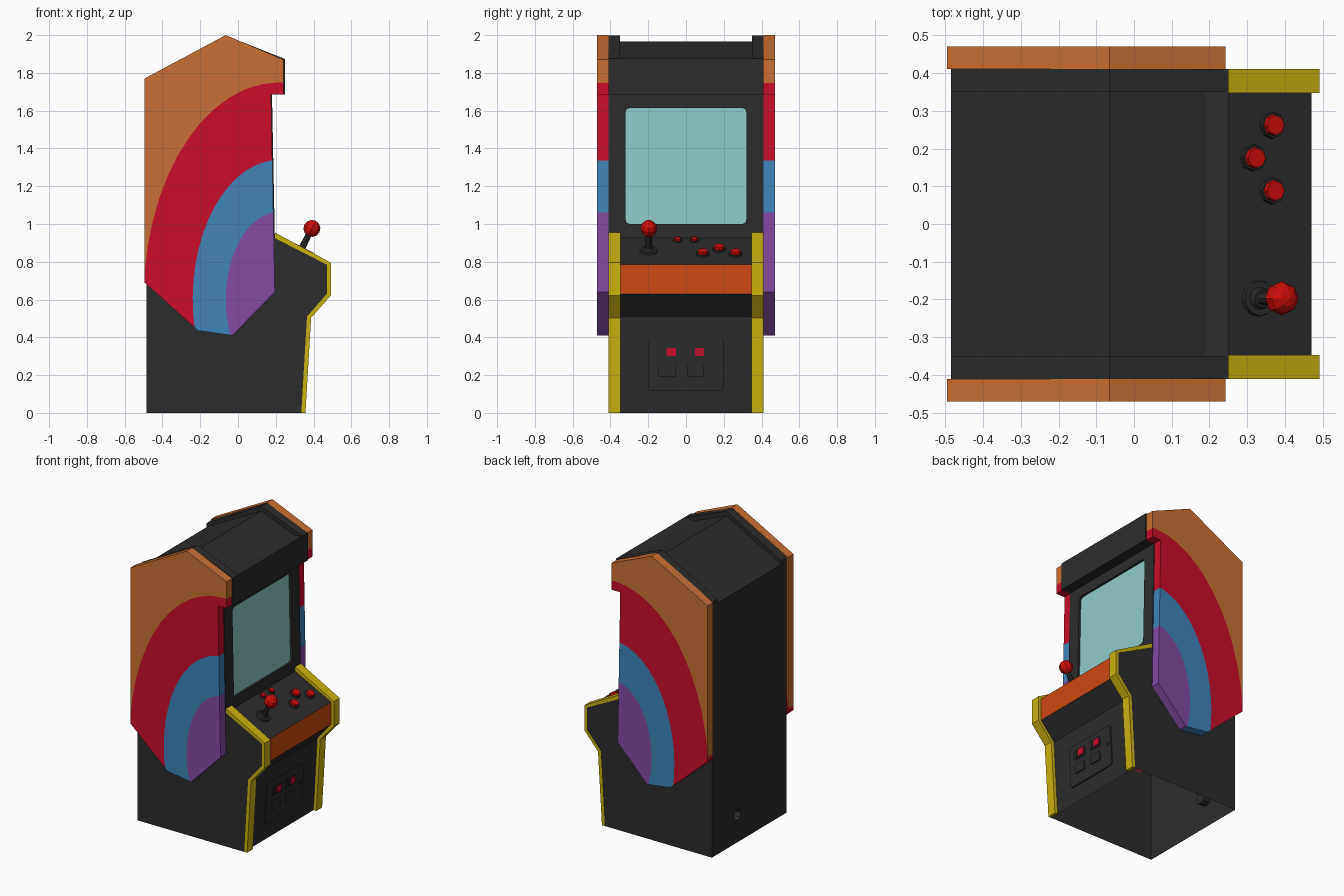
import bpy, bmesh, math
from mathutils import Matrix, Vector

if "Cube" in bpy.data.objects:
    bpy.data.objects.remove(bpy.data.objects["Cube"])


def material(name, r, g, b):
    lin = [(c / 255 / 12.92) if c < 11 else ((c / 255 + 0.055) / 1.055) ** 2.4 for c in (r, g, b)]
    m = bpy.data.materials.new(name)
    m.diffuse_color = (*lin, 1)
    m.use_nodes = True
    m.node_tree.nodes["Principled BSDF"].inputs["Base Color"].default_value = m.diffuse_color
    return m


BLACK = material("charcoal", 44, 44, 44)
ORANGE = material("panel_orange", 202, 111, 52)
CRIMSON = material("panel_crimson", 202, 14, 45)
BLUE = material("panel_blue", 66, 132, 182)
PURPLE = material("panel_purple", 130, 76, 160)
YELLOW = material("trim_yellow", 202, 180, 16)
SCREEN = material("screen_teal", 147, 202, 202)
RUST = material("front_orange", 204, 72, 16)
RED = material("button_red", 204, 12, 12)


def finish(name, bm, *mats):
    bmesh.ops.recalc_face_normals(bm, faces=bm.faces)
    me = bpy.data.meshes.new(name)
    bm.to_mesh(me)
    bm.free()
    for m in mats:
        me.materials.append(m)
    ob = bpy.data.objects.new(name, me)
    bpy.context.collection.objects.link(ob)
    return ob


def prism_bm(pts, vec):
    bm = bmesh.new()
    face = bm.faces.new([bm.verts.new(p) for p in pts])
    ext = bmesh.ops.extrude_face_region(bm, geom=[face], use_keep_orig=True)
    bmesh.ops.translate(bm, vec=vec, verts=[v for v in ext["geom"] if isinstance(v, bmesh.types.BMVert)])
    bmesh.ops.recalc_face_normals(bm, faces=bm.faces)
    return bm


def prism(name, pts, vec, *mats):
    return finish(name, prism_bm(pts, vec), *mats)


def side_profile(pts, y):
    return [(x, y, z) for x, z in pts]


def rounded(y, z, w, h, r, x_at, push=0.0, n=3):
    """Rounded rectangle facing +x, lying on a sloped front given by x_at(z)."""
    pts = []
    for i, (sy, sz) in enumerate(((1, 1), (-1, 1), (-1, -1), (1, -1))):
        for k in range(n + 1):
            a = math.pi / 2 * (i + k / n)
            py = y + sy * (w / 2 - r) + r * math.cos(a)
            pz = z + sz * (h / 2 - r) + r * math.sin(a)
            pts.append((x_at(pz) + push, py, pz))
    return pts


def cylinder(name, matrix, r1, r2, z0, z1, sides, *mats):
    bm = bmesh.new()
    bmesh.ops.create_cone(bm, cap_ends=True, segments=sides, radius1=r1, radius2=r2, depth=z1 - z0,
                          matrix=matrix @ Matrix.Translation((0, 0, (z0 + z1) / 2)))
    return finish(name, bm, *mats)


def cut(ob, cutter):
    cutter.hide_render = True
    mod = ob.modifiers.new("cut", 'BOOLEAN')
    mod.operation, mod.solver, mod.object = 'DIFFERENCE', 'EXACT', cutter
    bpy.context.view_layer.objects.active = ob
    bpy.ops.object.modifier_apply(modifier=mod.name)
    bpy.data.objects.remove(cutter)


def bezel_x(z):
    return 0.195 - 0.015 * (z - 0.925) / 0.76


def door_x(z):
    return 0.335 + 0.0588 * z


# Cabinet body: one profile, with a screen recess and a pocket in the back
front = [(0.335, 0), (0.365, 0.51), (0.47, 0.63), (0.47, 0.785), (0.195, 0.925)]
body = prism("cabinet_body", side_profile(
    [(-0.485, 0)] + front + [(0.18, 1.685), (0.25, 1.685), (0.25, 1.875), (0.19, 1.862),
                             (-0.065, 1.965), (-0.485, 1.74)], -0.41), (0, 0.82, 0), BLACK, SCREEN, RUST)
cut(body, prism("screen_cutter", rounded(0, 1.307, 0.64, 0.615, 0.025, bezel_x, -0.015), (0.1, 0, 0)))
cut(body, cylinder("pocket_cutter", Matrix.Translation((-0.485, 0.13, 0.19)) @ Matrix.Rotation(math.pi / 2, 4, 'Y'),
                   0.04, 0.04, -0.05, 0.05, 8))

# Colour the screen and the front band, and open the underside
bm = bmesh.new()
bm.from_mesh(body.data)
for f in bm.faces:
    c = f.calc_center_median()
    f.material_index = 0
    if f.normal.x > 0.9 and 0.99 < c.z < 1.62 and abs(c.x - bezel_x(c.z) + 0.015) < 0.004:
        f.material_index = 1
    elif f.normal.x > 0.9 and 0.64 < c.z < 0.78 and c.x > 0.46:
        f.material_index = 2
bmesh.ops.delete(bm, geom=[f for f in bm.faces if f.calc_center_median().z < 0.001], context='FACES_ONLY')
bm.to_mesh(body.data)
bm.free()

# Striped side panels: each band boundary is an ellipse cut through the panel
panel = [(-0.495, 1.77), (-0.065, 2.0), (0.242, 1.87), (0.242, 1.685), (0.175, 1.685),
         (0.195, 0.64), (-0.03, 0.41), (-0.21, 0.435), (-0.495, 0.69)]
bands = [(0.72, 1.15), (0.46, 0.74), (0.285, 0.465)]


def striped_panel(name, y, depth):
    bm = prism_bm(side_profile(panel, y), (0, depth, 0))
    active = list(bm.faces)
    for band, (a, b) in enumerate(bands):
        steps = 22
        arc = [Vector((0.22 + a * math.cos(t), 0, 0.6 + b * math.sin(t)))
               for t in (math.radians(70 + 150 * i / steps) for i in range(steps + 1))]
        for p, q in zip(arc, arc[1:]):
            d = q - p
            out = Vector((d.z, 0, -d.x)).normalized()
            if out.dot(p - Vector((0.22, 0, 0.6))) < 0:
                out.negate()
            geom = set(active)
            for f in active:
                geom.update(f.edges)
                geom.update(f.verts)
            res = bmesh.ops.bisect_plane(bm, geom=list(geom), dist=1e-5, plane_co=p, plane_no=out)
            found = [g for g in res["geom"] if isinstance(g, bmesh.types.BMFace)]
            active = [f for f in found if out.dot(f.calc_center_median() - p) < 0]
        for f in active:
            f.material_index = band + 1
    bmesh.ops.dissolve_limit(bm, angle_limit=0.01, verts=bm.verts, edges=bm.edges, delimit={'MATERIAL'})
    finish(name, bm, ORANGE, CRIMSON, BLUE, PURPLE)


# Parts that repeat on both sides
trim_outer = [(0.195, 0.955), (0.492, 0.795), (0.492, 0.622), (0.387, 0.503), (0.357, 0)]
rail = [(-0.485, 1.70), (-0.485, 1.768), (-0.065, 1.998), (0.25, 1.873), (0.19, 1.84), (-0.065, 1.93)]
for s, side in ((1, "left"), (-1, "right")):
    striped_panel("striped_panel_" + side, s * 0.41, s * 0.06)
    prism("edge_trim_" + side, side_profile(front + trim_outer, s * 0.347), (0, s * 0.0635, 0), YELLOW)
    prism("roof_rail_" + side, side_profile(rail, s * 0.35), (0, s * 0.06, 0), BLACK)

# Controls stand square to the sloped deck
tilt = Matrix.Rotation(math.atan2(0.14, 0.275), 4, 'Y')


def on_deck(x, y):
    return Matrix.Translation((x, y, 0.925 - (x - 0.195) * 0.14 / 0.275)) @ tilt


stick = on_deck(0.33, -0.197)
cylinder("joystick_washer", stick, 0.05, 0.046, -0.005, 0.01, 12, BLACK)
cylinder("joystick_collar", stick, 0.032, 0.024, 0.005, 0.025, 12, BLACK)
cylinder("joystick_shaft", stick, 0.019, 0.015, 0.0, 0.11, 8, BLACK)
bm = bmesh.new()
bmesh.ops.create_uvsphere(bm, u_segments=8, v_segments=6, radius=0.045,
                          matrix=stick @ Matrix.Translation((0, 0, 0.135)))
finish("joystick_ball", bm, RED)

buttons = [(0.365, 0.262, 1), (0.315, 0.175, 1), (0.365, 0.088, 1), (0.222, -0.045, 0.65), (0.222, 0.045, 0.65)]
for i, (x, y, k) in enumerate(buttons):
    m = on_deck(x, y)
    cylinder(f"button_ring_{i}", m, 0.038 * k, 0.034 * k, -0.005, 0.010 * k, 8, BLACK)
    cylinder(f"button_cap_{i}", m, 0.031 * k, 0.026 * k, 0.0, 0.024 * k, 8, RED)

# Coin door with two slots, two return flaps and a lock
prism("coin_door", rounded(0, 0.255, 0.40, 0.28, 0.015, door_x, -0.005), (0.013, 0, 0), BLACK)
for i, y in enumerate((-0.1, 0.05)):
    prism(f"coin_slot_frame_{i}", rounded(y + 0.005, 0.322, 0.095, 0.062, 0.004, door_x), (0.014, 0, 0), BLACK)
    prism(f"coin_slot_light_{i}", rounded(y + 0.022, 0.322, 0.048, 0.042, 0.003, door_x), (0.019, 0, 0), CRIMSON)
    prism(f"coin_slot_{i}", rounded(y - 0.023, 0.322, 0.012, 0.045, 0.002, door_x), (0.019, 0, 0), BLACK)
    prism(f"coin_return_{i}", rounded(y, 0.222, 0.09, 0.06, 0.006, door_x), (0.016, 0, 0), BLACK)
prism("coin_door_lock", rounded(0.172, 0.27, 0.024, 0.024, 0.0119, door_x), (0.014, 0, 0), BLACK)
